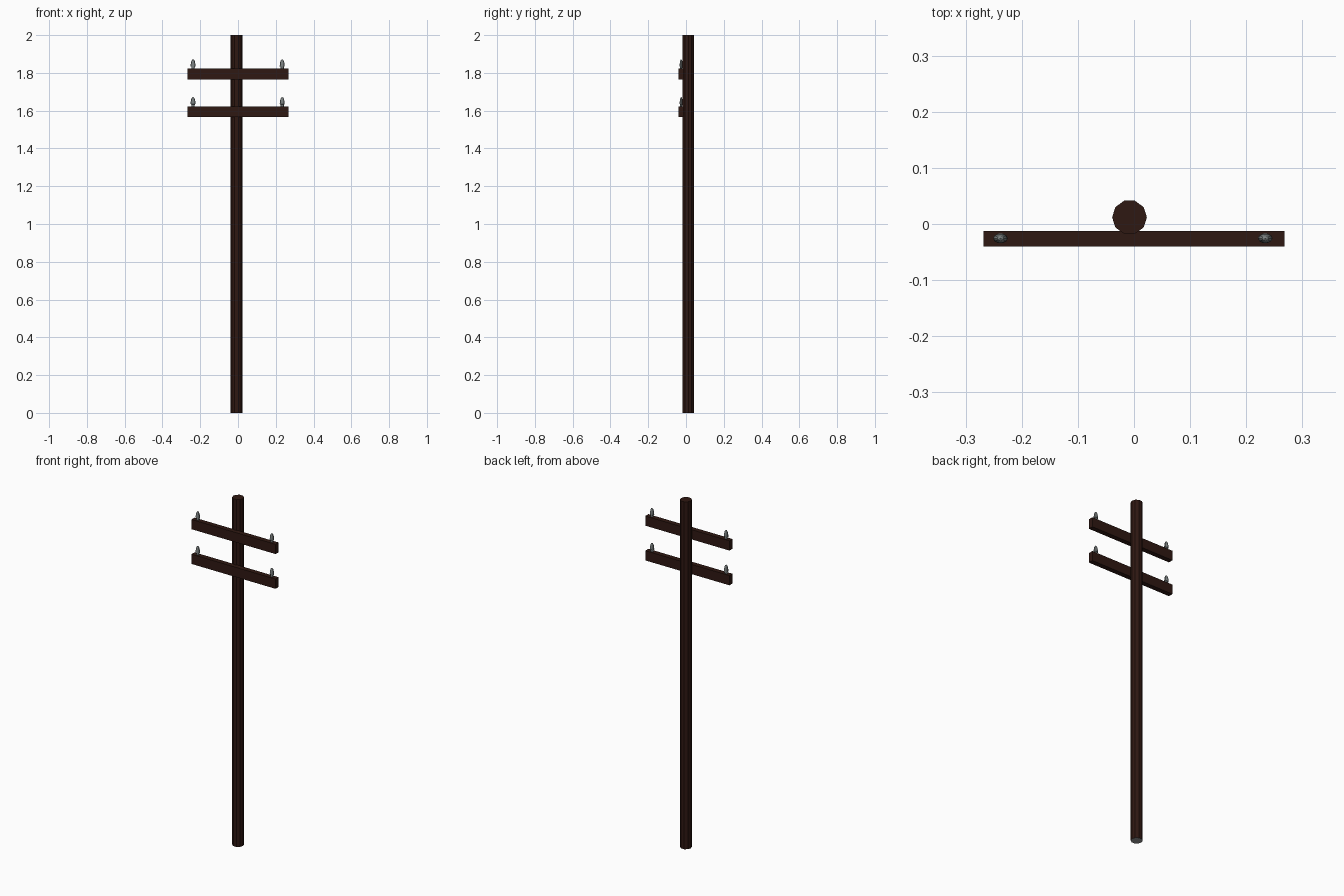
import bpy, bmesh, math
from mathutils import Matrix

if "Cube" in bpy.data.objects:
    bpy.data.objects.remove(bpy.data.objects["Cube"])


def material(name, rgb):
    m = bpy.data.materials.new(name)
    m.diffuse_color = (*rgb, 1)
    m.use_nodes = True
    m.node_tree.nodes["Principled BSDF"].inputs["Base Color"].default_value = m.diffuse_color
    return m


wood = material("dark_wood", (0.028, 0.009, 0.006))
glass = material("insulator_grey", (0.2, 0.22, 0.22))
end_grey = material("pole_end_grey", (0.3, 0.3, 0.3))


def add_object(name, bm, *mats):
    bmesh.ops.recalc_face_normals(bm, faces=bm.faces)
    mesh = bpy.data.meshes.new(name)
    bm.to_mesh(mesh)
    bm.free()
    for m in mats:
        mesh.materials.append(m)
    ob = bpy.data.objects.new(name, mesh)
    bpy.context.collection.objects.link(ob)
    return ob


# Ten-sided pole with a grey underside
bm = bmesh.new()
bmesh.ops.create_cone(bm, cap_ends=True, segments=10, radius1=0.031, radius2=0.031,
                      depth=2, matrix=Matrix.Translation((-0.008, 0.012, 1))
                      @ Matrix.Rotation(math.pi / 2, 4, 'Z'))
bm.normal_update()
for f in bm.faces:
    f.material_index = 1 if f.normal.z < -0.5 else 0
add_object("pole", bm, wood, end_grey)


# Crossarm beam on the front of the pole
def crossarm(name, z):
    bm = bmesh.new()
    bmesh.ops.create_cube(bm, size=1, matrix=Matrix.Translation((0, -0.0265, z))
                          @ Matrix.Diagonal((0.536, 0.028, 0.056, 1)))
    add_object(name, bm, wood)


# Bullet-shaped insulator, oval in plan, turned from a profile
PROFILE = [(0.65, 0), (0.7, 0.012), (1, 0.014), (0.92, 0.027),
           (0.72, 0.04), (0.42, 0.048), (0, 0.051)]


def insulator(name, x, z, sides=10):
    bm = bmesh.new()
    rings = []
    for r, h in PROFILE[:-1]:
        rings.append([bm.verts.new((x + 0.0132 * r * math.cos(a),
                                    -0.0255 + 0.0088 * r * math.sin(a), z + h))
                      for a in (math.tau * i / sides for i in range(sides))])
    tip = bm.verts.new((x, -0.0255, z + PROFILE[-1][1]))
    bm.faces.new(rings[0])
    for i in range(sides):
        j = (i + 1) % sides
        for lo, hi in zip(rings, rings[1:]):
            bm.faces.new((lo[i], lo[j], hi[j], hi[i]))
        bm.faces.new((rings[-1][i], rings[-1][j], tip))
    add_object(name, bm, glass)


for level, z in (("lower", 1.594), ("upper", 1.794)):
    crossarm(level + "_crossarm", z)
    for side, x in (("left", -0.238), ("right", 0.234)):
        insulator(f"{level}_{side}_insulator", x, z + 0.027)
